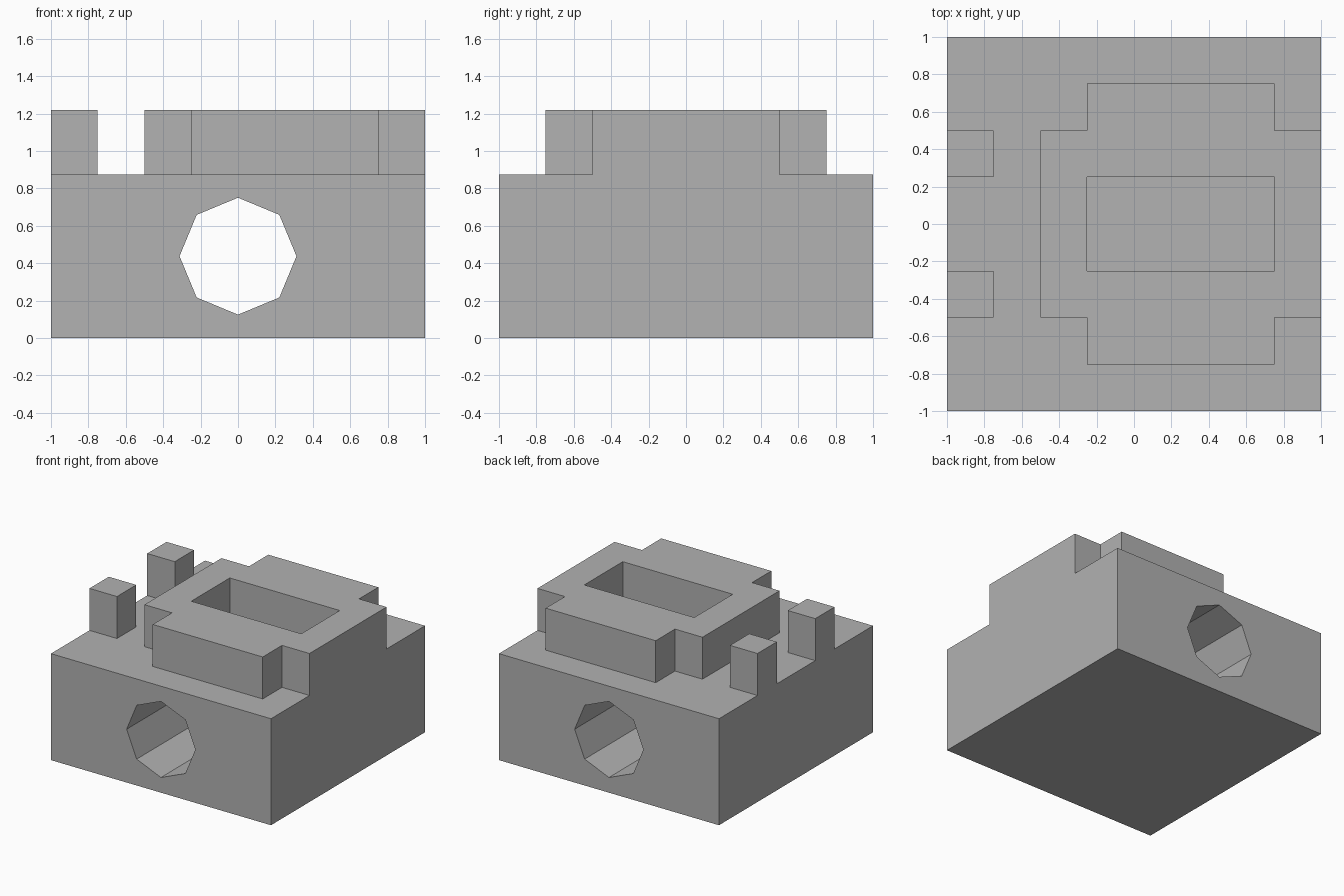
import bpy, bmesh, math
from mathutils import Vector

cube = bpy.data.objects.get("Cube")
if cube:
    bpy.data.objects.remove(cube, do_unlink=True)

# Single plain grey
grey = bpy.data.materials.new("plain_grey")
grey.use_nodes = True
colour = (0.445, 0.445, 0.445, 1)
grey.diffuse_color = colour
grey.node_tree.nodes["Principled BSDF"].inputs["Base Color"].default_value = colour


def rect(x0, x1, y0, y1):
    return [(x0, y0), (x1, y0), (x1, y1), (x0, y1)]


def prism(name, loops, start, end, axis="z"):
    """Fill an outline (later loops are holes) and extrude it along an axis."""
    place = {"z": lambda u, v, w: Vector((u, v, w)),
             "y": lambda u, v, w: Vector((u, w, v))}[axis]
    bm = bmesh.new()
    edges = []
    for loop in loops:
        verts = [bm.verts.new(place(u, v, start)) for u, v in loop]
        edges += [bm.edges.new((a, b)) for a, b in zip(verts, verts[1:] + verts[:1])]
    bmesh.ops.triangle_fill(bm, edges=edges, use_beauty=True, use_dissolve=False)
    out = bmesh.ops.extrude_face_region(bm, geom=bm.faces[:], use_keep_orig=True)
    moved = [g for g in out["geom"] if isinstance(g, bmesh.types.BMVert)]
    bmesh.ops.translate(bm, verts=moved, vec=place(0, 0, end - start))
    bmesh.ops.recalc_face_normals(bm, faces=bm.faces[:])
    mesh = bpy.data.meshes.new(name)
    bm.to_mesh(mesh)
    bm.free()
    mesh.materials.append(grey)
    obj = bpy.data.objects.new(name, mesh)
    bpy.context.collection.objects.link(obj)
    return obj


BASE_TOP, TOP = 0.875, 1.22

# Main block with an eight-sided bore running front to back
bore = [(0.3125 * math.cos(i * math.pi / 4), BASE_TOP / 2 + 0.3125 * math.sin(i * math.pi / 4))
        for i in range(8)]
prism("base_block", [rect(-1, 1, 0, BASE_TOP), bore], -1, 1, axis="y")

# Stepped raised frame around a rectangular pocket
half = [(-0.5, -0.5), (-0.25, -0.5), (-0.25, -0.75), (0.75, -0.75), (0.75, -0.5), (1, -0.5)]
outline = half + [(x, -y) for x, y in reversed(half)]
prism("raised_frame", [outline, rect(-0.25, 0.75, -0.25, 0.25)], BASE_TOP, TOP)

# Two square posts on the right edge
for name, y in (("front_post", -0.5), ("back_post", 0.25)):
    prism(name, [rect(-1, -0.75, y, y + 0.25)], BASE_TOP, TOP)
